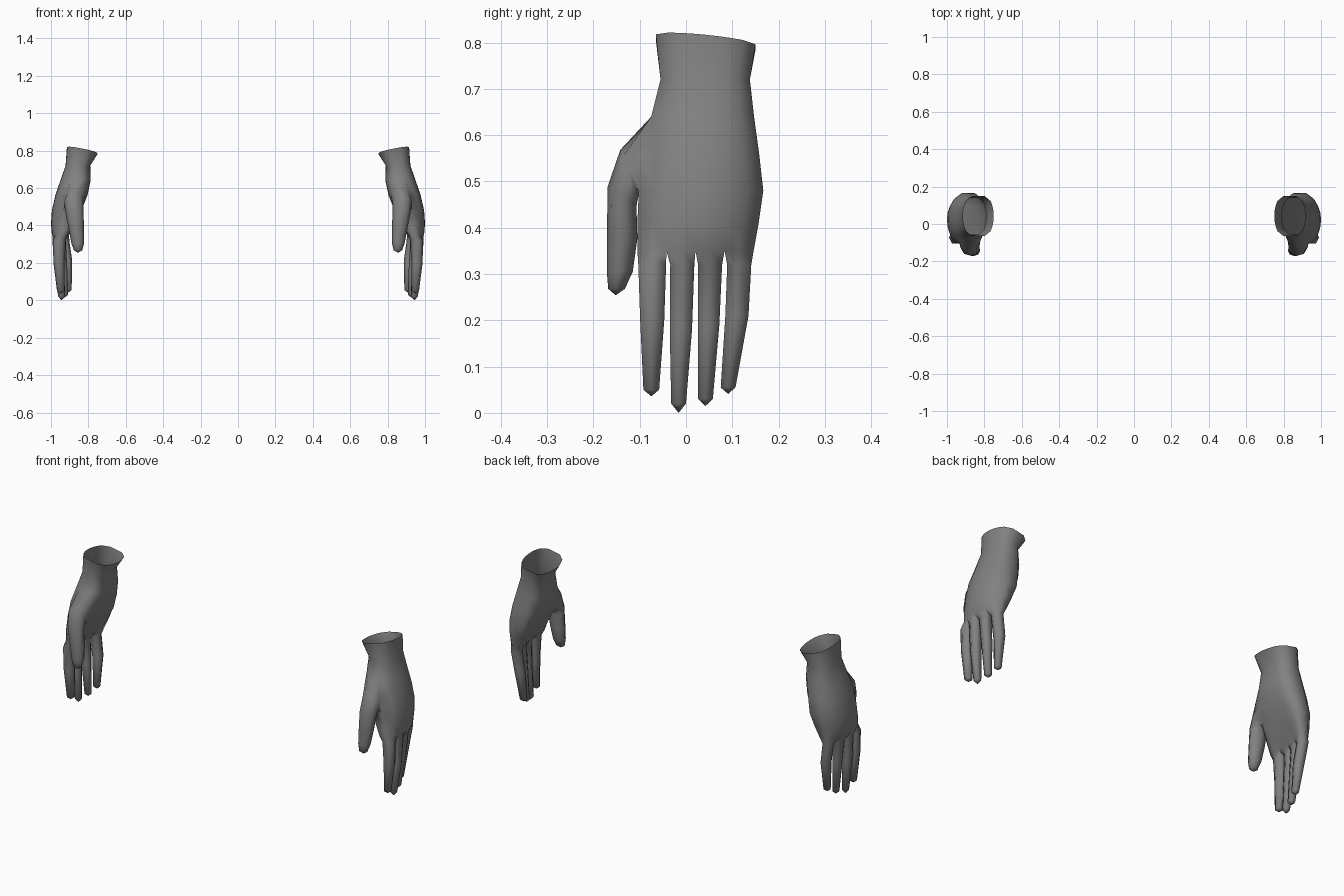
import bpy, bmesh, math

if "Cube" in bpy.data.objects:
    bpy.data.objects.remove(bpy.data.objects["Cube"])

skin = bpy.data.materials.new("grey skin")
skin.diffuse_color = (0.22, 0.22, 0.22, 1)
skin.use_nodes = True
skin.node_tree.nodes["Principled BSDF"].inputs["Base Color"].default_value = skin.diffuse_color

bm = bmesh.new()


def bridge(a, b):
    n = len(a)
    for i in range(n):
        bm.faces.new((a[i], a[(i + 1) % n], b[(i + 1) % n], b[i]))


def loft(start, rings, tip, unit):
    """Extend a loop through rings (x, y, z, rx, ry, tilt) to a pointed tip."""
    prev = start
    for x, y, z, rx, ry, tilt in rings:
        ring = [bm.verts.new((x + rx * u, y + ry * v, z - tilt * ry * v)) for u, v in unit]
        bridge(prev, ring)
        prev = ring
    end = bm.verts.new(tip)
    for i in range(len(prev)):
        bm.faces.new((prev[i], prev[(i + 1) % len(prev)], end))


# Palm and wrist rows: z, front y, back y, inner x, outer x, bend
ROWS = [
    (0.800, -0.065, 0.150, 0.750, 0.915, 0.000),
    (0.720, -0.055, 0.138, 0.790, 0.922, 0.000),
    (0.640, -0.075, 0.147, 0.788, 0.950, 0.005),
    (0.560, -0.097, 0.158, 0.805, 0.977, 0.012),
    (0.480, -0.102, 0.167, 0.838, 0.995, 0.022),
    (0.410, -0.105, 0.157, 0.880, 1.000, 0.028),
    (0.350, -0.105, 0.146, 0.915, 0.995, 0.028),
]
COLS = 9
outer, inner = [], []
for r, (z, y0, y1, x0, x1, bend) in enumerate(ROWS):
    lo, hi = [], []
    for c in range(COLS):
        t = -1 + 2 * c / (COLS - 1)
        y = (y0 + y1) / 2 + t * (y1 - y0) / 2
        half = (x1 - x0) / 2 * (0.4 + 0.6 * math.sqrt(1 - t * t))
        mid = (x0 + x1) / 2 - bend * t * t * (1.3 if t > 0 else 0.7)
        for side, out in ((1, hi), (-1, lo)):
            x = mid + side * half
            slope = 0.2 * (x - 0.83) - 0.1 * (y - 0.04) if r == 0 else 0
            out.append(bm.verts.new((x, y, z + slope)))
    outer.append(hi)
    inner.append(lo)

THUMB_ROWS = (2, 3)  # rows left open at the front for the thumb
for r in range(len(ROWS) - 1):
    for c in range(COLS - 1):
        bm.faces.new((outer[r][c], outer[r][c + 1], outer[r + 1][c + 1], outer[r + 1][c]))
        if not (r in THUMB_ROWS and c == 0):
            bm.faces.new((inner[r][c + 1], inner[r][c], inner[r + 1][c], inner[r + 1][c + 1]))
    bm.faces.new((outer[r][-1], inner[r][-1], inner[r + 1][-1], outer[r + 1][-1]))
    if r not in THUMB_ROWS:
        bm.faces.new((inner[r][0], outer[r][0], outer[r + 1][0], inner[r + 1][0]))

# Thumb, grown from the opening
OCT = [(math.cos(math.radians(a)), math.sin(math.radians(a))) for a in range(-45, 315, 45)]
opening = [outer[2][0], outer[3][0], outer[4][0], inner[4][0],
           inner[4][1], inner[3][1], inner[2][1], inner[2][0]]
loft(opening, [
    (0.878, -0.122, 0.520, 0.052, 0.020, 2.4),
    (0.874, -0.138, 0.468, 0.048, 0.031, 0.7),
    (0.864, -0.138, 0.380, 0.041, 0.033, 0.1),
    (0.857, -0.143, 0.305, 0.034, 0.028, 0.0),
    (0.855, -0.150, 0.268, 0.023, 0.018, 0.0),
], (0.856, -0.152, 0.254), OCT)

# Fingers: knuckle, middle, end and tip positions (x, y, z) with half widths
HEX = [(0.55, -1), (1, 0), (0.55, 1), (-0.55, 1), (-1, 0), (-0.55, -1)]
FINGERS = [
    [(0.955, -0.073, 0.32, 0.030), (0.957, -0.073, 0.20, 0.026), (0.948, -0.075, 0.05, 0.017), 0.036],
    [(0.962, -0.008, 0.32, 0.026), (0.957, -0.011, 0.18, 0.024), (0.943, -0.016, 0.02, 0.016), 0.000],
    [(0.951, 0.052, 0.32, 0.026), (0.940, 0.049, 0.19, 0.023), (0.926, 0.042, 0.03, 0.016), 0.015],
    [(0.932, 0.115, 0.32, 0.026), (0.915, 0.110, 0.21, 0.025), (0.908, 0.091, 0.055, 0.016), 0.041],
]
for i, (knuckle, middle, end, tip_z) in enumerate(FINGERS):
    a = 2 * i
    base = outer[-1][a:a + 3] + inner[-1][a:a + 3][::-1]
    rings = [(x, y, z, w * 1.15, w, 0) for x, y, z, w in (knuckle, middle, end)]
    loft(base, rings, (end[0], end[1], tip_z), HEX)

bmesh.ops.recalc_face_normals(bm, faces=bm.faces)
mesh = bpy.data.meshes.new("hands")
bm.to_mesh(mesh)
bm.free()
for p in mesh.polygons:
    p.use_smooth = True
mesh.materials.append(skin)
hands = bpy.data.objects.new("hands", mesh)
bpy.context.collection.objects.link(hands)

# The other hand
mirror = hands.modifiers.new("mirror", 'MIRROR')
mirror.use_axis = (True, False, False)
mirror.use_mirror_merge = False
